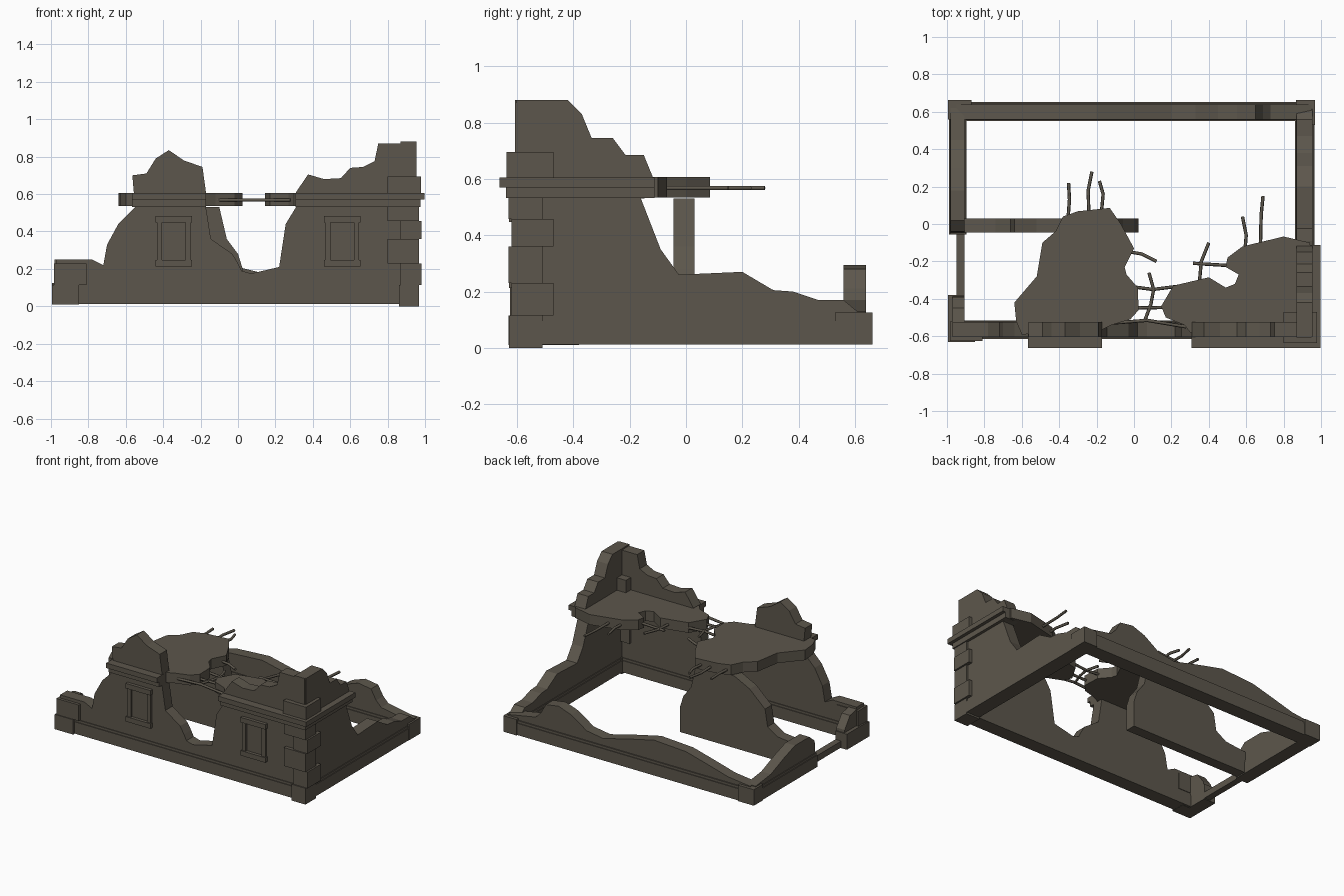
import bpy, bmesh
from mathutils import Vector

stone = bpy.data.materials.new("weathered_stone")
stone.diffuse_color = (0.108, 0.094, 0.072, 1)


def finish(name, bm):
    bmesh.ops.recalc_face_normals(bm, faces=bm.faces[:])
    me = bpy.data.meshes.new(name)
    bm.to_mesh(me)
    bm.free()
    me.materials.append(stone)
    ob = bpy.data.objects.new(name, me)
    bpy.context.collection.objects.link(ob)
    return ob


def prism(name, pts, lo, hi, axis):
    """Extrude a 2D outline along one axis (the other two axes in order)."""
    def place(p, d):
        c = list(p)
        c.insert("xyz".index(axis), d)
        return c
    bm = bmesh.new()
    a = [bm.verts.new(place(p, lo)) for p in pts]
    b = [bm.verts.new(place(p, hi)) for p in pts]
    bm.faces.new(a)
    bm.faces.new(b)
    for i in range(len(pts)):
        j = (i + 1) % len(pts)
        bm.faces.new((a[i], a[j], b[j], b[i]))
    return finish(name, bm)


def box(name, x0, x1, y0, y1, z0, z1):
    return prism(name, [(x0, y0), (x1, y0), (x1, y1), (x0, y1)], z0, z1, "z")


def bar(name, pts, z=0.568, r=0.009):
    """Bent rod swept through plan points with a six-sided section."""
    cu = bpy.data.curves.new(name, "CURVE")
    cu.dimensions = "3D"
    cu.bevel_depth = r
    cu.bevel_resolution = 1
    cu.use_fill_caps = True
    sp = cu.splines.new("POLY")
    sp.points.add(len(pts) - 1)
    for p, (x, y) in zip(sp.points, pts):
        p.co = (x, y, z, 1)
    cu.materials.append(stone)
    ob = bpy.data.objects.new(name, cu)
    bpy.context.collection.objects.link(ob)


# Broken walls, outlined in elevation
prism("front_wall", [
    (-0.97, 0.02), (-0.97, 0.25), (-0.78, 0.25), (-0.72, 0.22), (-0.70, 0.33),
    (-0.64, 0.44), (-0.55, 0.53), (-0.565, 0.70), (-0.49, 0.71), (-0.44, 0.79),
    (-0.37, 0.835), (-0.29, 0.78), (-0.19, 0.745), (-0.17, 0.60), (-0.17, 0.52),
    (-0.145, 0.36), (-0.03, 0.28), (0.0, 0.23), (0.02, 0.19), (0.07, 0.175),
    (0.22, 0.21), (0.255, 0.44), (0.31, 0.53), (0.31, 0.61), (0.375, 0.705),
    (0.46, 0.68), (0.55, 0.685), (0.60, 0.74), (0.67, 0.745), (0.73, 0.775),
    (0.75, 0.87), (0.87, 0.87), (0.95, 0.87), (0.95, 0.02)], -0.605, -0.525, "y")
prism("right_wall", [
    (-0.603, 0.02), (-0.603, 0.88), (-0.42, 0.88), (-0.37, 0.83), (-0.335, 0.745),
    (-0.26, 0.745), (-0.215, 0.685), (-0.15, 0.685), (-0.115, 0.60),
    (-0.115, 0.535), (-0.16, 0.53), (-0.09, 0.35), (-0.025, 0.26), (0.2, 0.27),
    (0.31, 0.205), (0.38, 0.20), (0.47, 0.17), (0.56, 0.17), (0.645, 0.17),
    (0.645, 0.02)][:-2] + [(0.62, 0.12), (0.62, 0.02)], 0.87, 0.955, "x")
prism("back_wall", [
    (-0.95, 0.02), (-0.95, 0.13), (-0.78, 0.15), (-0.6, 0.20), (-0.45, 0.24),
    (-0.2, 0.255), (0.0, 0.21), (0.2, 0.16), (0.33, 0.18), (0.45, 0.26),
    (0.55, 0.295), (0.65, 0.28), (0.69, 0.21), (0.73, 0.17), (0.95, 0.13),
    (0.95, 0.02)], 0.56, 0.64, "y")
prism("left_wall", [
    (0.62, 0.02), (0.62, 0.13), (0.45, 0.15), (0.3, 0.21), (0.18, 0.25),
    (0.02, 0.25), (-0.04, 0.20), (-0.055, 0.02)], -0.98, -0.905, "x")
prism("inner_wall", [
    (-0.92, 0.02), (-0.92, 0.17), (-0.74, 0.19), (-0.66, 0.24), (-0.64, 0.36),
    (-0.52, 0.47), (-0.40, 0.53), (-0.10, 0.53), (-0.06, 0.36), (0.0, 0.28),
    (0.025, 0.20), (0.025, 0.02)], -0.045, 0.03, "y")
box("door_threshold", -0.95, -0.905, -0.40, -0.04, 0.015, 0.06)
prism("left_wall_stub", [(-0.60, 0.02), (-0.38, 0.02), (-0.39, 0.14),
                         (-0.45, 0.22), (-0.60, 0.25)], -0.97, -0.905, "x")

# Stepped plinth: wide course below, thin course above
for tag, g, z0, z1 in (("lower", 0.01, 0.012, 0.095), ("upper", 0.005, 0.095, 0.112)):
    box(tag + "_plinth_front", -0.96, 0.95, -0.605 - g, -0.525 + g, z0, z1)
    box(tag + "_plinth_back", -0.95, 0.95, 0.56 - g, 0.643 + g, z0, z1)
    box(tag + "_plinth_right", 0.87 - g, 0.955 + g, -0.6, 0.63, z0, z1)
    box(tag + "_plinth_left", -0.98 - g, -0.905 + g, -0.055, 0.63, z0, z1)

# Corner blocks
box("front_left_block_base", -0.995, -0.85, -0.63, -0.53, 0.01, 0.115)
box("front_left_block_top", -0.985, -0.81, -0.625, -0.52, 0.115, 0.228)
box("front_left_side_block", -0.995, -0.905, -0.60, -0.38, 0.01, 0.12)
box("back_left_block", -0.995, -0.87, 0.56, 0.662, 0.012, 0.125)
box("back_right_block", 0.865, 0.968, 0.53, 0.662, 0.012, 0.125)

# Quoins alternate long faces between front and side
levels = [0.0, 0.115, 0.23, 0.36, 0.457, 0.54]
for i in range(5):
    if i == 0:
        x0, y1, x1, y0 = 0.86, -0.51, 0.968, -0.628
    elif i % 2:
        x0, y1, x1, y0 = 0.87, -0.47, 0.98, -0.620
    else:
        x0, y1, x1, y0 = 0.80, -0.51, 0.968, -0.630
    box("quoin_%d" % i, x0, x1, y0, y1, levels[i], levels[i + 1])
box("quoin_upper", 0.80, 0.978, -0.637, -0.47, 0.60, 0.695)
box("quoin_top", 0.87, 0.948, -0.608, -0.525, 0.69, 0.88)

# Cornice in two courses
for tag, o, z0, z1 in (("lower", 0.035, 0.532, 0.57), ("upper", 0.058, 0.57, 0.605)):
    box(tag + "_cornice_left", -0.568, -0.17, -0.605 - o, -0.56, z0, z1)
    box(tag + "_cornice_right", 0.308, 0.94 + o, -0.605 - o, -0.56, z0, z1)
    box(tag + "_cornice_side", 0.90, 0.94 + o, -0.605 - o, -0.112, z0, z1)

# Blind window frames
for cx in (-0.343, 0.557):
    box("window_lintel", cx - 0.097, cx + 0.097, -0.628, -0.60, 0.447, 0.482)
    box("window_sill", cx - 0.097, cx + 0.097, -0.628, -0.60, 0.212, 0.247)
    for s in (-1, 1):
        c = cx + s * 0.077
        box("window_jamb", c - 0.014, c + 0.014, -0.62, -0.60, 0.247, 0.447)

# Broken upper floor slabs, outlined in plan
prism("left_floor_slab", [
    (-0.63, -0.52), (-0.64, -0.42), (-0.52, -0.28), (-0.49, -0.10), (-0.42, -0.04),
    (-0.38, 0.04), (-0.30, 0.068), (-0.13, 0.086), (-0.07, 0.0), (0.0, -0.13),
    (-0.05, -0.23), (-0.04, -0.27), (0.02, -0.34), (0.025, -0.46), (-0.02, -0.51),
    (-0.12, -0.54), (-0.20, -0.58), (-0.60, -0.59)], 0.535, 0.607, "z")
prism("right_floor_slab", [
    (0.30, -0.58), (0.27, -0.54), (0.17, -0.50), (0.145, -0.44), (0.21, -0.33),
    (0.40, -0.285), (0.49, -0.34), (0.54, -0.32), (0.56, -0.27), (0.49, -0.23),
    (0.50, -0.18), (0.58, -0.12), (0.80, -0.067), (0.94, -0.10),
    (0.94, -0.58)], 0.535, 0.607, "z")

# Exposed bent rods
for i, pts in enumerate([
        [(-0.35, 0.22), (-0.345, 0.13), (-0.355, 0.0)],
        [(-0.225, 0.28), (-0.245, 0.18), (-0.24, 0.0)],
        [(-0.185, 0.23), (-0.165, 0.16), (-0.18, 0.0)],
        [(-0.08, -0.14), (0.04, -0.16), (0.12, -0.20)],
        [(-0.05, -0.33), (0.10, -0.35), (0.26, -0.33)],
        [(0.08, -0.26), (0.105, -0.35), (0.09, -0.43), (0.06, -0.51)],
        [(-0.05, -0.45), (0.22, -0.445)],
        [(-0.12, -0.53), (0.07, -0.515), (0.28, -0.55)],
        [(0.40, -0.10), (0.36, -0.20), (0.345, -0.36)],
        [(0.315, -0.21), (0.55, -0.225)],
        [(0.58, 0.04), (0.60, -0.06), (0.59, -0.18)],
        [(0.69, 0.15), (0.68, 0.05), (0.675, -0.15)]]):
    bar("reinforcing_rod_%d" % i, pts)
